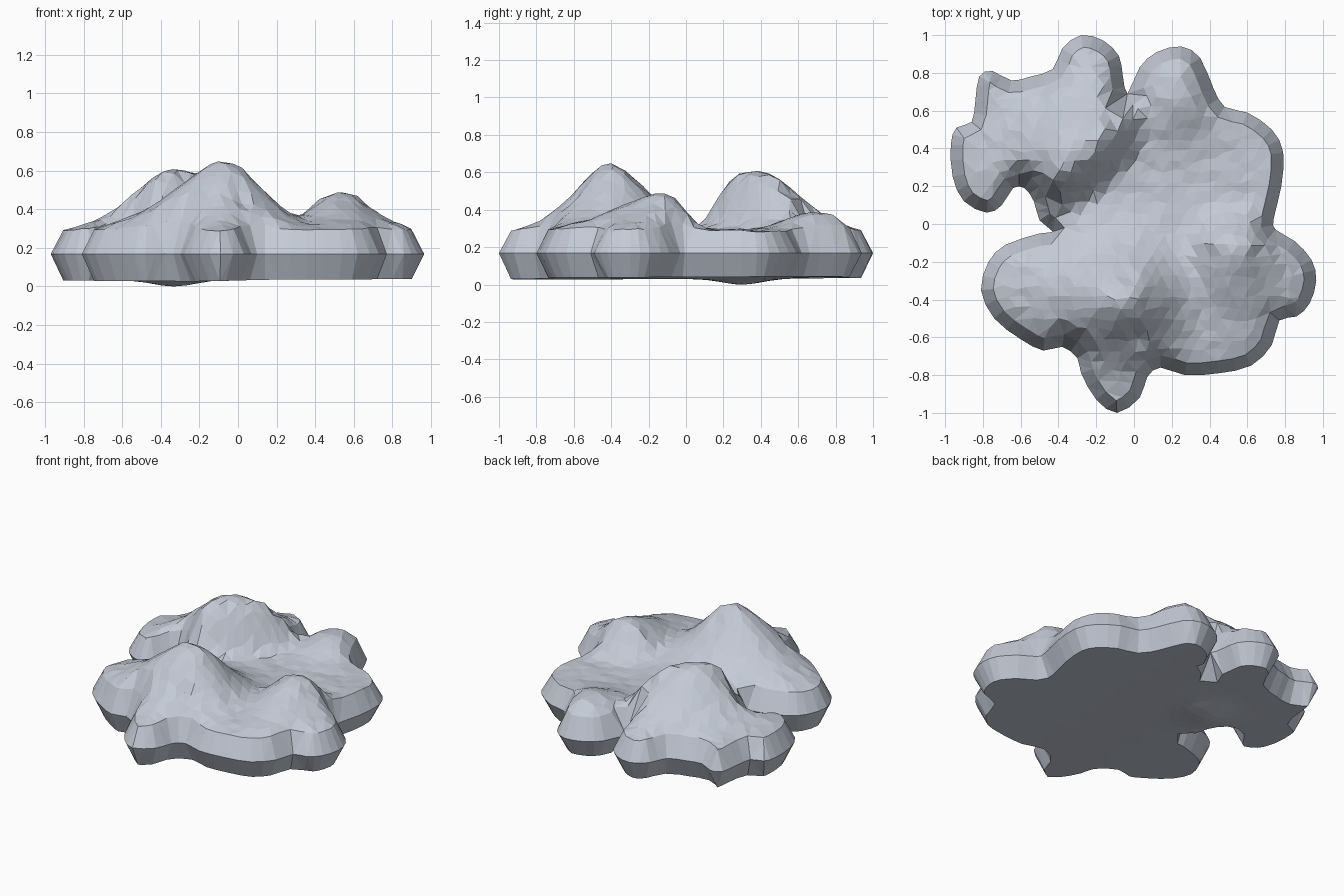
import bpy, math, random
from mathutils import Vector
from mathutils.geometry import delaunay_2d_cdt, intersect_point_line

if "Cube" in bpy.data.objects:
    bpy.data.objects.remove(bpy.data.objects["Cube"])

random.seed(4)

# Lobed outline of the cloud at its widest level
OUTLINE = [(-.97, .42), (-.94, .51), (-.86, .54), (-.84, .65), (-.82, .78), (-.75, .81),
           (-.65, .76), (-.55, .78), (-.43, .82), (-.38, .93), (-.28, 1.0), (-.16, .97),
           (-.08, .89), (-.06, .79), (-.035, .69), (.03, .83), (.12, .91), (.25, .94),
           (.35, .88), (.42, .72), (.48, .62), (.6, .59), (.73, .5), (.79, .38),
           (.78, .2), (.74, .03), (.75, -.03), (.85, -.09), (.94, -.19), (.965, -.3),
           (.93, -.42), (.86, -.49), (.77, -.51), (.73, -.64), (.62, -.75), (.45, -.79),
           (.27, -.8), (.14, -.76), (.07, -.81), (.03, -.92), (-.09, -1.0), (-.2, -.93),
           (-.28, -.79), (-.3, -.71), (-.38, -.65), (-.48, -.67), (-.6, -.61), (-.74, -.5),
           (-.81, -.35), (-.77, -.2), (-.68, -.11), (-.5, -.05), (-.43, -.04), (-.5, .02),
           (-.53, .12), (-.58, .19), (-.64, .19), (-.7, .1), (-.78, .06), (-.9, .12),
           (-.96, .25)]
C = [Vector(p) for p in OUTLINE]
M = len(C)
RIM = []
for i in range(M):  # round the lobes with one extra point per span
    a, b, c, d = C[i - 1], C[i], C[(i + 1) % M], C[(i + 2) % M]
    RIM += [b, (b + c) * .5625 - (a + d) * .0625]
N = len(RIM)
INSET = 0.065
MID = 0.168


def edge_distance(p):
    best = 9.0
    for i in range(N):
        a, b = RIM[i - 1], RIM[i]
        q, t = intersect_point_line(p, a, b)
        t = min(max(t, 0), 1)
        best = min(best, (p - a.lerp(b, t)).length)
    return best


def inside(p):
    hit = False
    for i in range(N):
        a, b = RIM[i - 1], RIM[i]
        if (a.y > p.y) != (b.y > p.y) and p.x < a.x + (p.y - a.y) * (b.x - a.x) / (b.y - a.y):
            hit = not hit
    return hit


# Peaks: x, y, height, direction, size forward, backward, left, right, sharpness left, right
PEAKS = [(-.07, -.39, .365, 0, .28, .36, .26, .28, 1.8, 1.9),
         (-.32, .38, .318, .69, .37, .34, .27, .18, 2.0, 3.2),
         (.53, -.14, .203, 0, .23, .21, .165, .34, 2.5, 1.7),
         (.24, .70, .095, 1.2, .20, .25, .2, .2, 2.4, 2.4),
         (-.48, -.3, .06, 0, .3, .2, .2, .22, 2.0, 2.0)]
# Small dents on the front peak
PITS = [(-.05, -.28), (.01, -.6)]


def bump(p, x, y, width):
    return math.exp(-((p.x - x) ** 2 + (p.y - y) ** 2) / width ** 2)


def top_height(p):
    lift = 0
    for x, y, h, ang, fwd, back, left, right, pl, pr in PEAKS:
        dx, dy = p.x - x, p.y - y
        u = dx * math.cos(ang) + dy * math.sin(ang)
        v = dy * math.cos(ang) - dx * math.sin(ang)
        r = math.hypot(u / (fwd if u > 0 else back), v / (left if v > 0 else right))
        lift += (h * math.exp(-r ** (pl if v > 0 else pr))) ** 2.6
    return .288 + lift ** (1 / 2.6) - sum(.05 * bump(p, x, y, .04) for x, y in PITS)


# Plan points: rim, shoulder ring, then a jittered interior grid
points = list(RIM)
for i in range(N):
    along = (RIM[(i + 1) % N] - RIM[i - 1]).normalized()
    q = RIM[i] + Vector((along.y, -along.x)) * INSET
    if inside(q) and edge_distance(q) > INSET * .8:
        if all((q - o).length > .03 for o in points[N:]):
            points.append(q)
STEP = .062
for i in range(-17, 18):
    for j in range(-19, 20):
        q = Vector((i + .5 * (j % 2), j * .9)) * STEP
        q += Vector((random.uniform(-.012, .012), random.uniform(-.012, .012)))
        if inside(q) and edge_distance(q) > INSET + .03:
            points.append(q)
plan, _, tris, *_ = delaunay_2d_cdt(points, [(i, (i + 1) % N) for i in range(N)],
                                    list(), 1, 1e-5)

# Upper and lower skins share the rim
verts, upper, lower = [], [], []
for p in plan:
    d = edge_distance(p)
    k = min(d / (INSET * .8), 1)
    upper.append(len(verts))
    if d < 1e-3:
        lower.append(len(verts))
        verts.append((p.x, p.y, MID))
        continue
    fade = min(max((d - INSET) / .05, 0), 1)
    full = top_height(p)
    shoulder = min(full, .285 + .45 * (full - .285))
    z = MID + k * (shoulder + (full - shoulder) * fade - MID)
    verts.append((p.x, p.y, z + random.uniform(-.005, .005)))
    lower.append(len(verts))
    base = .04 - .01 * min(max(.5 - p.x * 2, 0), 1) + .005 * p.y
    dip = .032 * bump(p, -.33, .3, .15)
    verts.append((p.x, p.y, MID - k * (MID - base) - dip * fade))
faces = []
for t in tris:
    a, b, c = (plan[i] for i in t)
    if (b - a).cross(c - a) < 0:
        t = t[::-1]
    faces.append([upper[i] for i in t])
    if len({lower[i] for i in t} - {upper[i] for i in t}):
        faces.append([lower[i] for i in reversed(t)])

mesh = bpy.data.meshes.new("cloud")
mesh.from_pydata(verts, [], faces)
low = min(v.co.z for v in mesh.vertices)
for v in mesh.vertices:
    v.co.z -= low
mesh.update()
cloud = bpy.data.objects.new("cloud", mesh)
bpy.context.collection.objects.link(cloud)

# Pale blue grey all over, with flat facets
mat = bpy.data.materials.new("pale blue grey")
mat.diffuse_color = (.55, .59, .67, 1)
mat.use_nodes = True
mat.node_tree.nodes["Principled BSDF"].inputs["Base Color"].default_value = mat.diffuse_color
mesh.materials.append(mat)
mesh.shade_flat()
